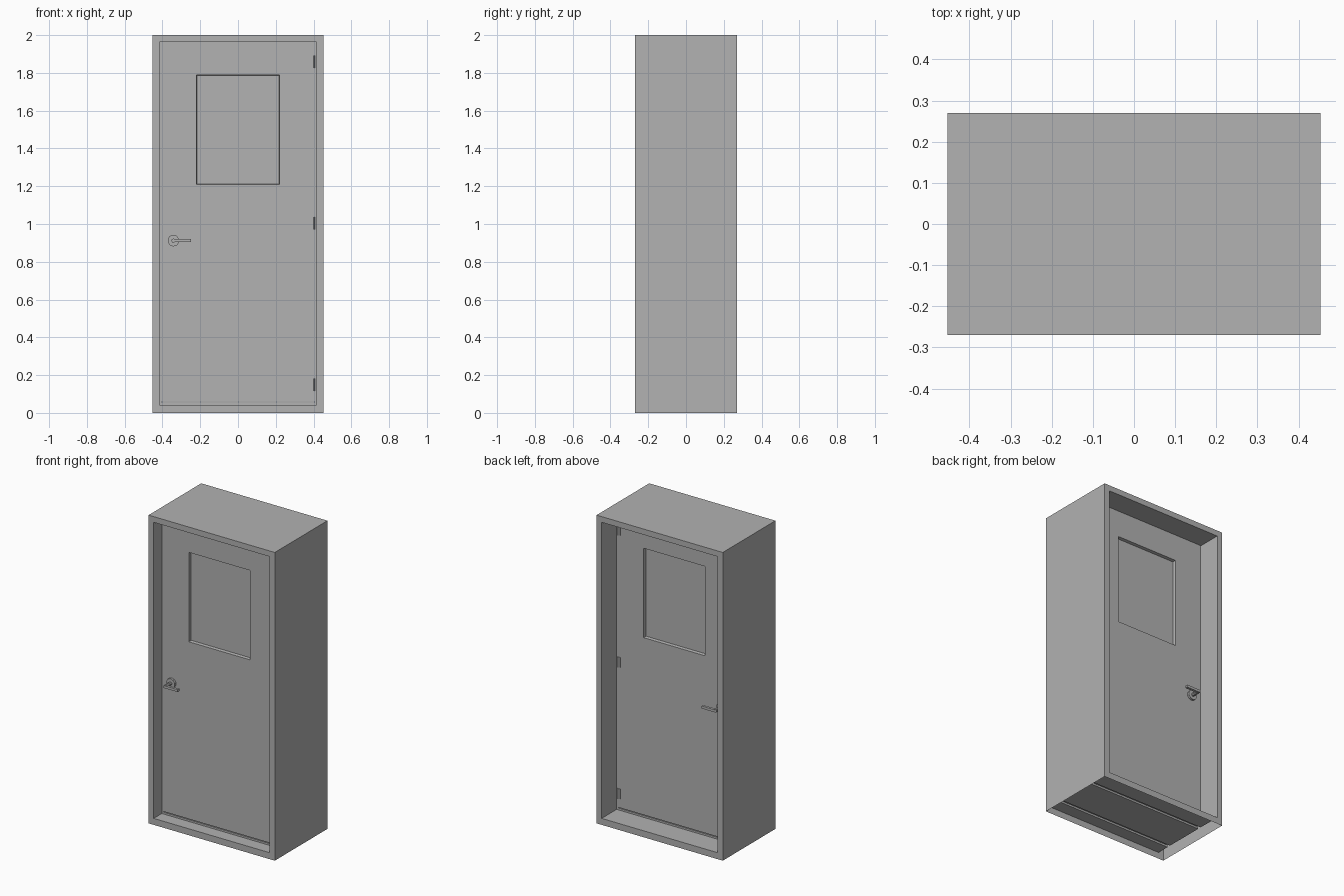
import bpy, bmesh, math
from mathutils import Matrix

old = bpy.data.objects.get("Cube")
if old:
    bpy.data.objects.remove(old, do_unlink=True)

GREY = (0.445, 0.445, 0.445, 1)
paint = bpy.data.materials.new("grey_paint")
paint.use_nodes = True
paint.diffuse_color = GREY
paint.node_tree.nodes["Principled BSDF"].inputs["Base Color"].default_value = GREY

HALF_W, DEPTH, HEIGHT, LIP = 0.453, 0.27, 2.0, 0.037
FRONT, BACK = -0.19, 0.12          # door faces


def finish(name, bm):
    mesh = bpy.data.meshes.new(name)
    bm.to_mesh(mesh)
    bm.free()
    mesh.materials.append(paint)
    obj = bpy.data.objects.new(name, mesh)
    bpy.context.collection.objects.link(obj)
    return obj


def add_box(bm, x0, x1, y0, y1, z0, z1):
    place = Matrix.Translation(((x0 + x1) / 2, (y0 + y1) / 2, (z0 + z1) / 2))
    size = Matrix.Diagonal((x1 - x0, y1 - y0, z1 - z0, 1))
    bmesh.ops.create_cube(bm, size=1, matrix=place @ size)


def add_rod(bm, x, y, z, radius, length, sides, along_y):
    turn = Matrix.Rotation(math.pi / 2, 4, "X") if along_y else Matrix()
    bmesh.ops.create_cone(bm, cap_ends=True, segments=sides, radius1=radius, radius2=radius,
                          depth=length, matrix=Matrix.Translation((x, y, z)) @ turn)


# Sheet-metal frame: a profile carried round four sides, open underneath
STOP = LIP + 0.012
profile = [(0, -DEPTH), (LIP, -DEPTH), (LIP, FRONT + 0.003), (STOP, FRONT + 0.003),
           (STOP, FRONT + 0.025), (LIP, FRONT + 0.025), (LIP, BACK - 0.025),
           (STOP, BACK - 0.025), (STOP, BACK - 0.003), (LIP, BACK - 0.003),
           (LIP, DEPTH), (0, DEPTH)]
bm = bmesh.new()
rings = []
for inset, y in profile:
    side = HALF_W - inset
    low = inset + (0.005 if inset else 0)
    high = HEIGHT - min(inset, LIP)
    rings.append([bm.verts.new((x, y, z)) for x, z in
                  ((-side, low), (side, low), (side, high), (-side, high))])
for i, ring in enumerate(rings):
    after = rings[(i + 1) % len(rings)]
    for k in range(4):
        if i == len(rings) - 1 and k == 0:
            continue               # underside left open
        n = (k + 1) % 4
        bm.faces.new((ring[k], ring[n], after[n], after[k]))
bmesh.ops.recalc_face_normals(bm, faces=bm.faces)
bmesh.ops.dissolve_degenerate(bm, dist=1e-5, edges=bm.edges)
finish("door_frame", bm)

# Door leaf with a sunken window on both faces
bm = bmesh.new()
xs = (-0.405, -0.22, 0.22, 0.405)
zs = (0.06, 1.21, 1.79, HEIGHT - LIP)
panes = []
for y in (FRONT, BACK):
    grid = [[bm.verts.new((x, y, z)) for x in xs] for z in zs]
    for r in range(3):
        for c in range(3):
            quad = [grid[r][c], grid[r][c + 1], grid[r + 1][c + 1], grid[r + 1][c]]
            face = bm.faces.new(quad if y < 0 else quad[::-1])
            if r == c == 1:
                panes.append(face)
rim = [e for e in bm.edges if e.is_boundary]
bmesh.ops.bridge_loops(bm, edges=rim)
bmesh.ops.recalc_face_normals(bm, faces=bm.faces)
bmesh.ops.inset_individual(bm, faces=panes, thickness=0.004, depth=-0.02)
finish("door_leaf", bm)

# Lever handles, one on each face
for name, face_y, out in (("front_handle", FRONT, -1), ("back_handle", BACK, 1)):
    bm = bmesh.new()
    hx, hz = -0.342, 0.912
    add_rod(bm, hx, face_y + out * 0.007, hz, 0.031, 0.014, 10, True)
    add_rod(bm, hx, face_y + out * 0.035, hz, 0.011, 0.07, 10, True)
    ends = sorted((face_y + out * 0.058, face_y + out * 0.074))
    add_box(bm, hx - 0.008, -0.248, ends[0], ends[1], hz - 0.008, hz + 0.008)
    finish(name, bm)

# Hinges, showing on both faces
for name, z in (("lower_hinge", 0.15), ("middle_hinge", 1.003), ("upper_hinge", 1.86)):
    bm = bmesh.new()
    for y in (FRONT, BACK):
        add_rod(bm, 0.401, y, z, 0.007, 0.066, 8, False)
        add_box(bm, 0.388, 0.398, y - 0.005, y + 0.005, z - 0.033, z + 0.033)
    finish(name, bm)
